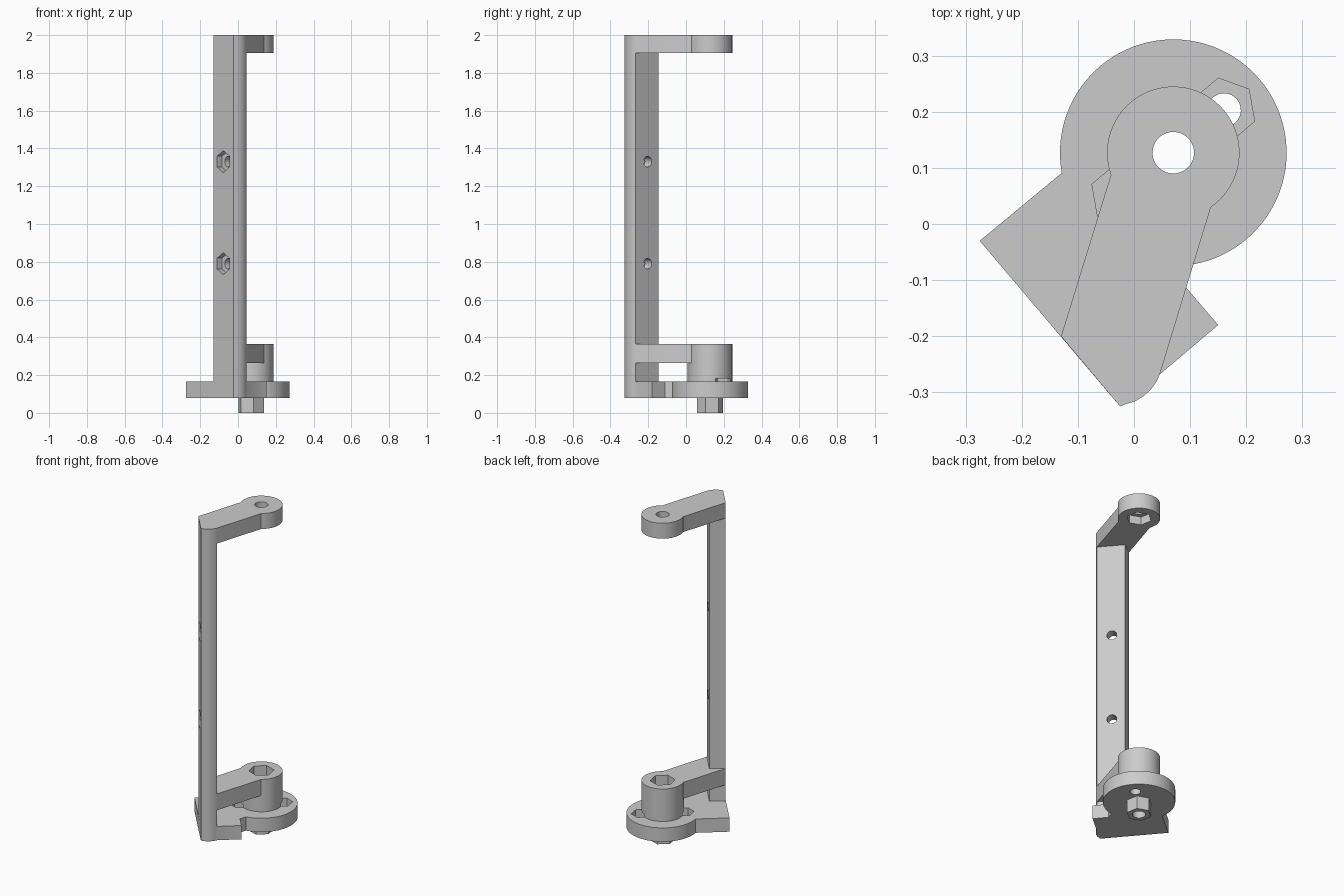
import bpy, bmesh, math
from mathutils import Matrix, Vector

default = bpy.data.objects.get("Cube")
if default:
    bpy.data.objects.remove(default, do_unlink=True)

grey = bpy.data.materials.new("plain_grey")
grey.use_nodes = True
COLOUR = (0.6, 0.6, 0.6, 1)
grey.diffuse_color = COLOUR
grey.node_tree.nodes["Principled BSDF"].inputs["Base Color"].default_value = COLOUR

TURN = math.radians(40)            # the bracket is rotated about the vertical
PIVOT = Vector((0.07, 0.127))      # axis of the bosses
BOSS_R, BORE_R, NUT_R = 0.118, 0.037, 0.071


def ring(centre, radius, sides=72, start=TURN):
    """Regular polygon outline."""
    return [(centre[0] + radius * math.cos(start + i * math.tau / sides),
             centre[1] + radius * math.sin(start + i * math.tau / sides))
            for i in range(sides)]


def extrude(name, outline, low, high, matrix=Matrix()):
    """Solid made by extruding an outline from low to high."""
    bm = bmesh.new()
    face = bm.faces.new([bm.verts.new((x, y, low)) for x, y in outline])
    new = bmesh.ops.extrude_face_region(bm, geom=[face])["geom"]
    bmesh.ops.translate(bm, vec=(0, 0, high - low),
                        verts=[v for v in new if isinstance(v, bmesh.types.BMVert)])
    bmesh.ops.recalc_face_normals(bm, faces=bm.faces)
    bm.transform(matrix)
    mesh = bpy.data.meshes.new(name)
    bm.to_mesh(mesh)
    bm.free()
    mesh.materials.append(grey)
    obj = bpy.data.objects.new(name, mesh)
    bpy.context.collection.objects.link(obj)
    return obj


def combine(target, tool, operation):
    """Apply a boolean and discard the tool."""
    mod = target.modifiers.new(operation, "BOOLEAN")
    mod.operation, mod.solver, mod.object = operation, "EXACT", tool
    bpy.context.view_layer.objects.active = target
    bpy.ops.object.modifier_apply(modifier=mod.name)
    bpy.data.objects.remove(tool, do_unlink=True)


def add(target, outline, low, high):
    combine(target, extrude("tool", outline, low, high), "UNION")


def cut(target, outline, low, high, matrix=Matrix()):
    combine(target, extrude("cutter", outline, low, high, matrix), "DIFFERENCE")


# Shared outlines
front_left = (-0.13, -0.2)
rounded_edge = [(-0.025, -0.325), (-0.015, -0.321), (0.002, -0.316), (0.017, -0.307),
                (0.031, -0.294), (0.040, -0.281), (0.046, -0.268)]
arm_outline = [front_left, *rounded_edge, (0.137, 0.03), tuple(PIVOT), (-0.042, 0.085)]
column_outline = [front_left, *rounded_edge, (-0.057, -0.145)]
base_outline = [(-0.275, -0.03), *rounded_edge, (0.15, -0.18), (0.092, -0.112),
                (0.104, -0.075), tuple(PIVOT), (-0.13, 0.09)]

# Base plate: foot, disc, hexagonal peg and two nut pockets with screw holes
base = extrude("base_plate", base_outline, 0.08, 0.165)
add(base, ring(PIVOT, 0.202, 96), 0.08, 0.165)
add(base, ring(PIVOT, NUT_R, 6), 0, 0.1)
add(base, ring(PIVOT, BOSS_R), 0.12, 0.265)
offset = BOSS_R * Vector((math.cos(TURN), math.sin(TURN)))
for side in (-1, 1):
    spot = PIVOT + side * offset
    cut(base, ring(spot, 0.058, 6), 0.115, 0.182)
    cut(base, ring(spot, 0.03, 32), 0.05, 0.15)
cut(base, ring(PIVOT, BORE_R, 48), -0.1, 0.4)

# Two arms ending in round bosses, each with a hexagonal pocket
lower_arm = extrude("lower_arm", arm_outline, 0.265, 0.365)
upper_arm = extrude("upper_arm", arm_outline, 1.905, 2.0)
for arm, low, high, pocket in ((lower_arm, 0.265, 0.365, (0.3, 0.45)),
                               (upper_arm, 1.905, 2.0, (1.8, 1.955))):
    add(arm, ring(PIVOT, BOSS_R), low, high)
    cut(arm, ring(PIVOT, NUT_R, 6), *pocket)
    cut(arm, ring(PIVOT, BORE_R, 48), low - 0.1, high + 0.1)

# Upright column, with two screw holes sunk in from its front face
lower_column = extrude("lower_column", column_outline, 0.165, 0.265)
column = extrude("upper_column", column_outline, 0.365, 1.905)
depth = Vector((math.cos(TURN), math.sin(TURN), 0))
across = Vector((depth.y, -depth.x, 0))
for z in (0.79, 1.33):
    frame = Matrix((Vector((0, 0, 1)), across, depth)).transposed().to_4x4()
    frame.translation = (-0.079, -0.262, z)
    cut(column, ring((0, 0), 0.058, 6, 0), -0.05, 0.035, frame)
    cut(column, ring((0, 0), 0.028, 32, 0), -0.05, 0.2, frame)

# Smooth the round walls, keep the corners crisp
bpy.ops.object.select_all(action="DESELECT")
for part in (base, lower_arm, upper_arm, lower_column, column):
    part.select_set(True)
bpy.context.view_layer.objects.active = base
bpy.ops.object.shade_smooth_by_angle(angle=math.radians(25))
